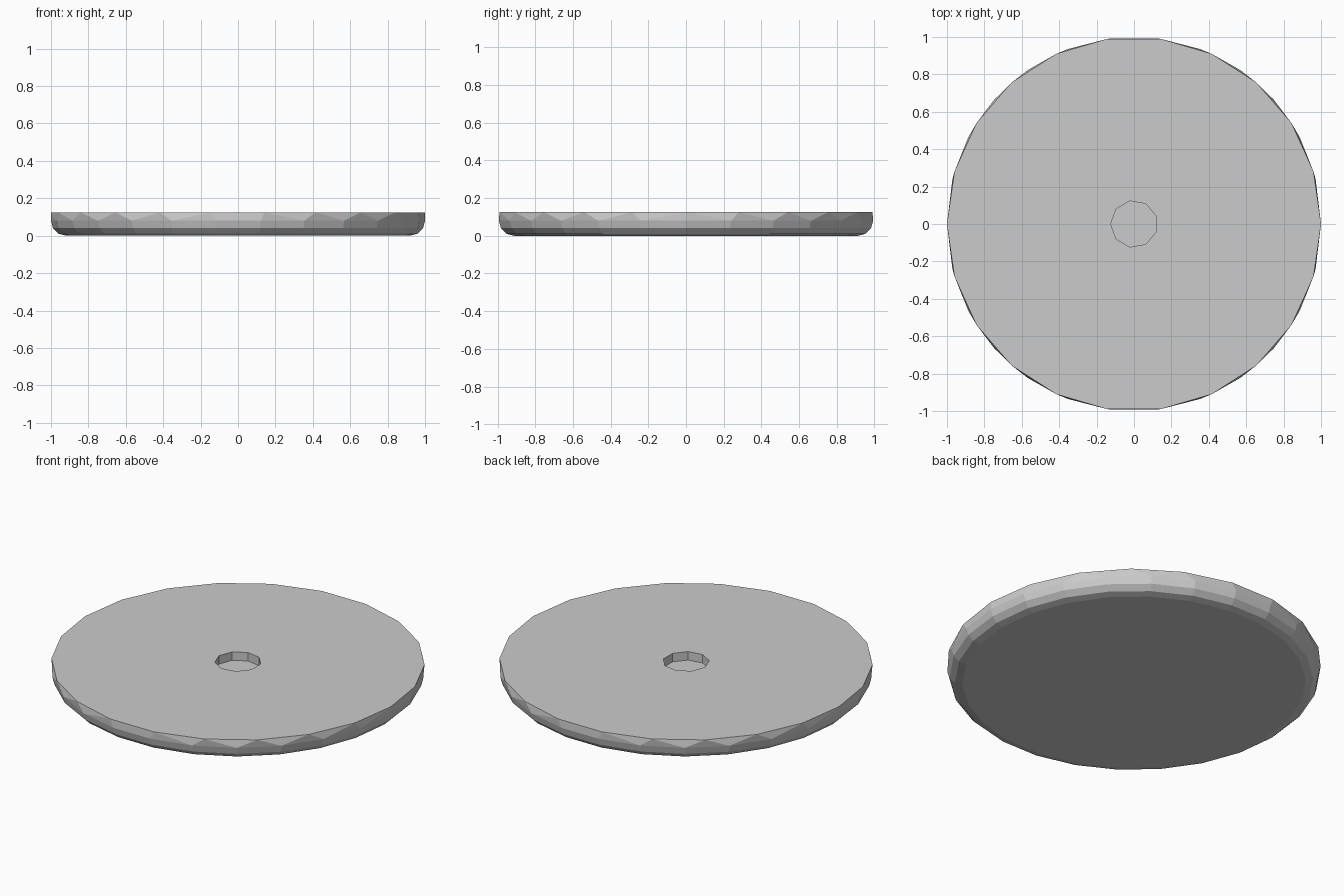
import bpy, bmesh
from math import cos, sin, pi, radians

if "Cube" in bpy.data.objects:
    bpy.data.objects.remove(bpy.data.objects["Cube"])

bm = bmesh.new()


def ring(n, r, z):
    """Ring of n vertices, starting at -x so there is always a vertex there."""
    return [bm.verts.new((r * cos(pi + 2 * pi * i / n),
                          r * sin(pi + 2 * pi * i / n), z)) for i in range(n)]


def bridge(a, b):
    """Join two rings: quads for equal counts, zigzag triangles otherwise."""
    na, nb = len(a), len(b)
    if na == nb:
        for i in range(na):
            j = (i + 1) % na
            bm.faces.new((a[i], a[j], b[j], b[i]))
        return
    i = j = 0
    while i < na or j < nb:
        if j >= nb or (i < na and (i + 0.5) / na <= (j + 0.5) / nb):
            bm.faces.new((a[i], a[(i + 1) % na], b[j % nb]))
            i += 1
        else:
            bm.faces.new((b[j], a[i % na], b[(j + 1) % nb]))
            j += 1


# Rounded lower edge: quarter-circle profile, 26 sides
R, BEVEL = 1.0, 0.08
side = [ring(26, R - BEVEL + BEVEL * cos(radians(t)),
             BEVEL - BEVEL * sin(radians(t))) for t in (90, 60, 30, 0)]
bm.faces.new(side[0])
for lower, upper in zip(side, side[1:]):
    bridge(lower, upper)

# Straight rim up to the coarser 22-sided top edge
top = ring(22, R, 0.125)
bridge(side[-1], top)

# Flat top with a nine-sided blind hole
hole_top = ring(9, 0.125, 0.125)
hole_floor = ring(9, 0.125, 0.075)
bridge(top, hole_top)
bridge(hole_top, hole_floor)
bm.faces.new(hole_floor)

bmesh.ops.recalc_face_normals(bm, faces=bm.faces)
mesh = bpy.data.meshes.new("round_base")
bm.to_mesh(mesh)
bm.free()
bpy.context.collection.objects.link(bpy.data.objects.new("round_base", mesh))
